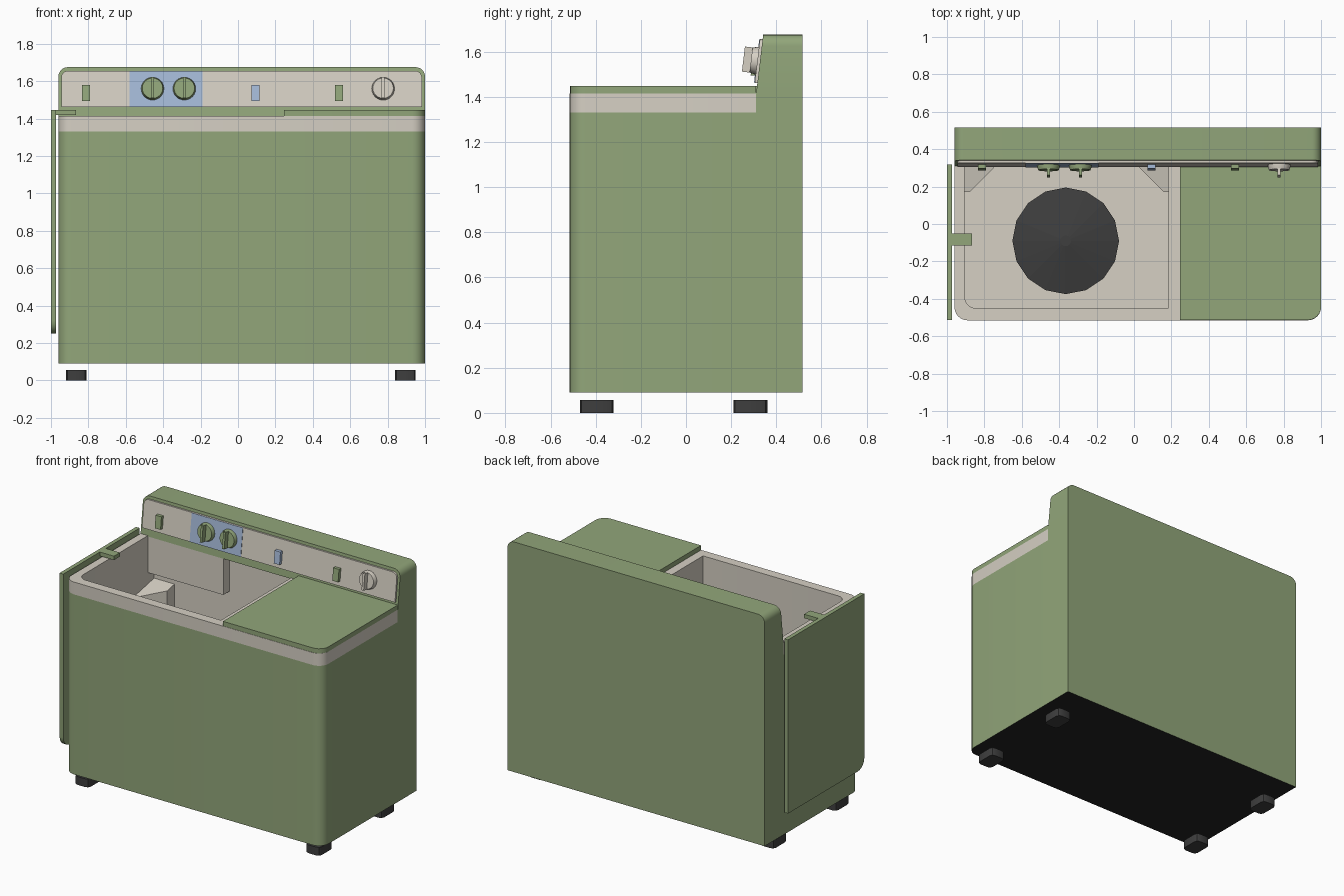
import bpy, bmesh, math
from mathutils import Vector

if "Cube" in bpy.data.objects:
    bpy.data.objects.remove(bpy.data.objects["Cube"])


def mat(name, rgb):
    lin = [((c / 255 + 0.055) / 1.055) ** 2.4 for c in rgb]
    m = bpy.data.materials.new(name)
    m.diffuse_color = (*lin, 1)
    m.use_nodes = True
    m.node_tree.nodes["Principled BSDF"].inputs["Base Color"].default_value = m.diffuse_color
    return m


GREEN = mat("olive green", (146, 166, 122))
CREAM = mat("warm cream", (214, 208, 196))
BLUE = mat("pale blue", (165, 186, 216))
DARK = mat("dark grey", (62, 62, 62))
BLACK = mat("black", (34, 34, 34))


def rounded(corners, n=6):
    """Turn (u, v, radius) corners into an outline."""
    out = []
    for i, (u, v, r) in enumerate(corners):
        p = Vector((u, v))
        if r == 0:
            out.append(p)
            continue
        a = Vector(corners[i - 1][:2]) - p
        b = Vector(corners[(i + 1) % len(corners)][:2]) - p
        a, b = p + a.normalized() * r, p + b.normalized() * r
        c = a + b - p                       # arc centre of a right-angle corner
        for k in range(n + 1):
            t = k / n * math.pi / 2
            out.append(c + (a - c) * math.cos(t) + (b - c) * math.sin(t))
    return out


def prism(name, outline, axis, levels, m, place=None):
    """Closed prism: outline swept through levels along an axis."""
    bm = bmesh.new()

    def co(p, w):
        return {"x": (w, p[0], p[1]), "y": (p[0], w, p[1]), "z": (p[0], p[1], w)}[axis]
    rings = [[bm.verts.new(co(p, w)) for p in outline] for w in levels]
    n = len(outline)
    for lo, hi in zip(rings, rings[1:]):
        for i in range(n):
            j = (i + 1) % n
            bm.faces.new((lo[i], lo[j], hi[j], hi[i]))
    bm.faces.new(rings[0])
    bm.faces.new(rings[-1])
    if place:
        for v in bm.verts:
            v.co = place(v.co)
    bmesh.ops.recalc_face_normals(bm, faces=bm.faces[:])
    me = bpy.data.meshes.new(name)
    bm.to_mesh(me)
    bm.free()
    me.materials.append(m)
    ob = bpy.data.objects.new(name, me)
    bpy.context.collection.objects.link(ob)
    return ob


def rect(u0, u1, v0, v1):
    return [(u0, v0), (u1, v0), (u1, v1), (u0, v1)]


def circle(cu, cv, r, n):
    return [(cu + r * math.cos(2 * math.pi * k / n), cv + r * math.sin(2 * math.pi * k / n)) for k in range(n)]


def box(name, x, y, z, m):
    return prism(name, rect(*x, *y), "z", z, m)


L, R, F, B = -0.96, 1.0, -0.515, 0.515
STEP, DECK, FLOOR = 0.31, 1.415, 0.62

# cabinet with cream collar, rounded only at the front
cab = prism("cabinet", rounded([(L, F, 0.07), (R, F, 0.07), (R, STEP, 0), (R, B, 0), (L, B, 0), (L, STEP, 0)]),
            "z", (0.09, 1.33, DECK), GREEN)
cab.data.materials.append(CREAM)
cab.data.materials.append(BLACK)
for f in cab.data.polygons:
    if f.normal.z < -0.9:
        f.material_index = 2
    elif f.normal.z > 0.9 or (f.center.z > 1.33 and f.center.y < STEP):
        f.material_index = 1

# hollow the wash tub
cut = prism("tub_cutter", rounded([(-0.905, -0.45, 0.06), (0.185, -0.45, 0), (0.185, 0.38, 0), (-0.905, 0.38, 0)]),
            "z", (FLOOR, 1.6), GREEN)
cut.data.materials.append(CREAM)
cut.data.materials.append(BLACK)
for f in cut.data.polygons:
    f.material_index = 1
cut.hide_render = True
mod = cab.modifiers.new("tub", "BOOLEAN")
mod.object = cut
mod.operation = "DIFFERENCE"
mod.solver = "EXACT"
bpy.context.view_layer.objects.active = cab
bpy.ops.object.modifier_apply(modifier=mod.name)
bpy.data.objects.remove(cut)

# corner ribs, water inlet box and pulsator inside the tub
for side, s in (("left", 1), ("right", -1)):
    pts = [(-0.36 + s * (x + 0.36), y) for x, y in
           ((-0.905, 0.17), (-0.88, 0.17), (-0.75, 0.3), (-0.75, 0.38), (-0.905, 0.38))]
    prism("tub_rib_" + side, pts, "z", (FLOOR, 1.08), CREAM,
          lambda c: Vector((c.x, c.y, c.z + (c.y - 0.3) * 0.2 if c.z > 1 else c.z)))
box("water_inlet_box", (-0.905, -0.33), (0.312, 0.38), (1.16, 1.41), CREAM)
prism("pulsator", circle(-0.365, -0.09, 0.285, 16), "z", (FLOOR, FLOOR + 0.02, FLOOR + 0.07), DARK,
      lambda c: c if c.z < FLOOR + 0.05 else Vector((-0.365 + (c.x + 0.365) * 0.1, -0.09 + (c.y + 0.09) * 0.1, c.z)))

# console with leaning front
SLOPE = 0.12


def face_y(z):
    return STEP + (z - 1.41) * SLOPE


def lean(c):
    return Vector((c.x, c.y + face_y(c.z) if c.y < 0.2 else c.y, c.z))


prism("console", rounded([(L, 1.41, 0), (R, 1.41, 0), (R, 1.675, 0.05), (L, 1.675, 0.05)]), "y", (0, B), GREEN, lean)
prism("control_panel", rounded([(-0.945, 1.462, 0), (0.983, 1.462, 0), (0.983, 1.655, 0.035), (-0.945, 1.655, 0.035)]),
      "y", (-0.012, 0.002), CREAM, lean)
prism("dial_backing", rect(-0.58, -0.19, 1.463, 1.654), "y", (-0.015, -0.008), BLUE, lean)

# push buttons
for name, x, m in (("left", -0.813, GREEN), ("middle", 0.094, BLUE), ("right", 0.54, GREEN)):
    prism("button_" + name, rect(x - 0.022, x + 0.022, 1.495, 1.58), "y", (-0.034, -0.005), m, lean)

# timer knobs with finger grips
for name, x, m in (("wash", -0.457, GREEN), ("drain", -0.287, GREEN), ("spin", 0.776, CREAM)):
    parts = (prism("knob_" + name, circle(0, 0, 0.061, 24), "z", (0.005, 0.02, 0.04), m,
                   lambda c: Vector((c.x * 0.9, c.y * 0.9, c.z)) if c.z > 0.03 else c),
             box("knob_grip_" + name, (-0.008, 0.008), (-0.056, 0.056), (0.03, 0.074), m))
    for ob in parts:
        ob.location = (x, face_y(1.558), 1.558)
        ob.rotation_euler.x = math.pi / 2 - math.atan(SLOPE)

# spin lid (closed) and wash lid (hung on the left side)
prism("spin_lid", rounded([(0.245, -0.513, 0), (R, -0.513, 0.07), (R, STEP, 0), (0.245, STEP, 0)]),
      "z", (DECK, 1.447), GREEN)
prism("hung_wash_lid", rounded([(-0.513, 0.25, 0.07), (0.318, 0.25, 0), (0.318, 1.447, 0), (-0.513, 1.447, 0)]),
      "x", (-1.0, -0.972), GREEN)
box("wash_lid_hook", (-0.985, -0.865), (-0.115, -0.05), (1.42, 1.447), GREEN)

# feet
for sx, x in (("left", -0.865), ("right", 0.895)):
    for sy, y in (("front", -0.395), ("back", 0.285)):
        prism(f"{sy}_{sx}_foot", rounded([(x - 0.055, y - 0.075, 0.025), (x + 0.055, y - 0.075, 0.025),
                                          (x + 0.055, y + 0.075, 0.025), (x - 0.055, y + 0.075, 0.025)], 2),
              "z", (0, 0.057), DARK)

# smooth the curved edges only
for ob in bpy.context.scene.objects:
    ob.select_set(ob.name != "pulsator")
bpy.context.view_layer.objects.active = cab
bpy.ops.object.shade_smooth_by_angle(angle=math.radians(30))
